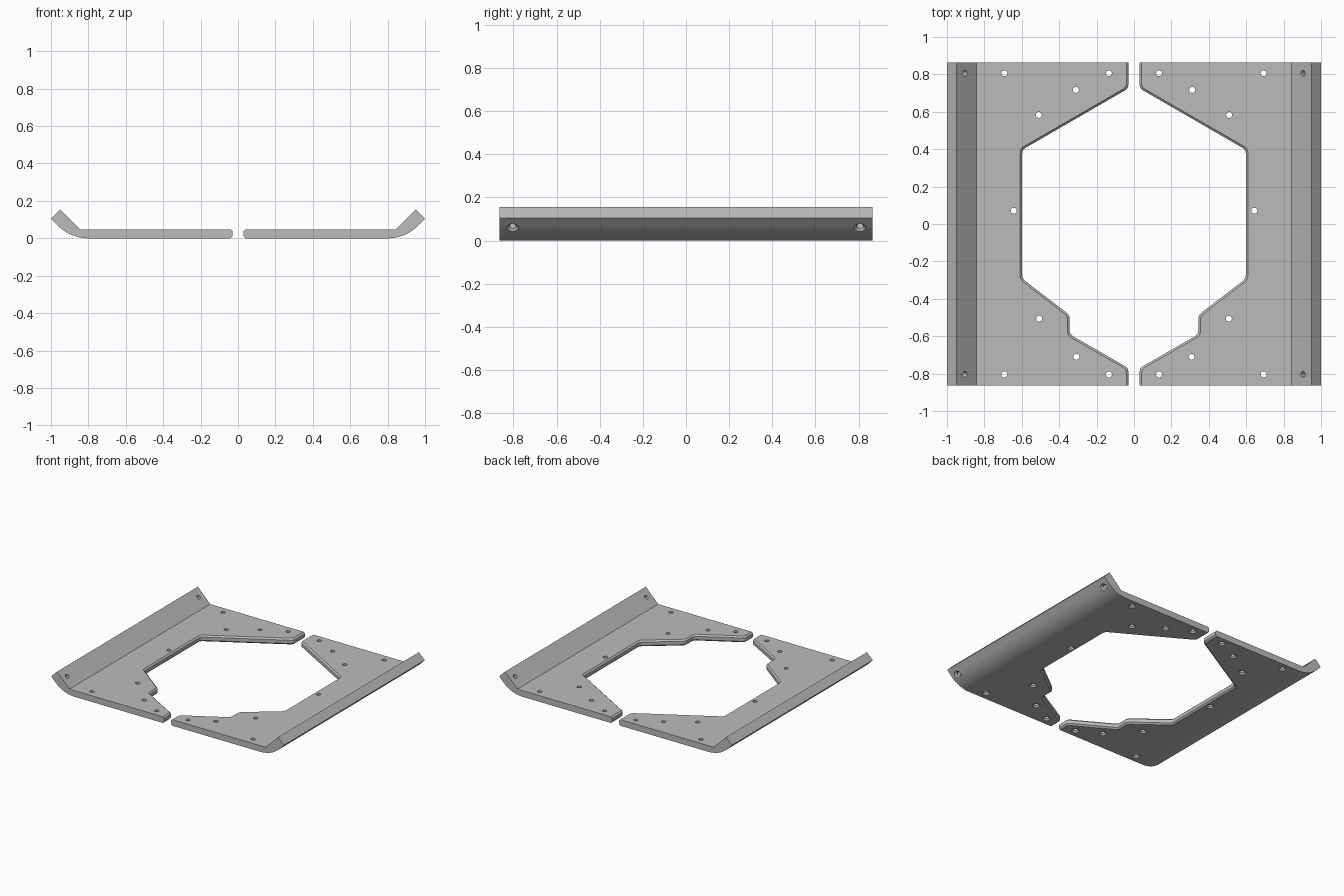
import bpy, bmesh, math
from mathutils import Matrix, Vector

if "Cube" in bpy.data.objects:
    bpy.data.objects.remove(bpy.data.objects["Cube"])

grey = bpy.data.materials.new("plain grey")
grey.diffuse_color = (0.5, 0.5, 0.5, 1)
grey.use_nodes = True
grey.node_tree.nodes["Principled BSDF"].inputs["Base Color"].default_value = grey.diffuse_color

T, HALF = 0.048, 0.864          # plate thickness, half length


def loft(bm, rings):
    """Skin a stack of closed rings and cap both ends."""
    loops = [[bm.verts.new(p) for p in ring] for ring in rings]
    n = len(loops[0])
    for a, b in zip(loops, loops[1:]):
        for i in range(n):
            j = (i + 1) % n
            bm.faces.new((a[i], a[j], b[j], b[i]))
    bm.faces.new(loops[0][::-1])
    bm.faces.new(loops[-1])


def make_object(name, bm):
    bmesh.ops.recalc_face_normals(bm, faces=bm.faces)
    mesh = bpy.data.meshes.new(name)
    bm.to_mesh(mesh)
    bm.free()
    mesh.materials.append(grey)
    ob = bpy.data.objects.new(name, mesh)
    bpy.context.collection.objects.link(ob)
    return ob


def outline(points, offset, t=0.022, steps=4):
    """Offset a counter-clockwise polygon outward and round its corners."""
    pts = [Vector(p) for p in points]
    n = len(pts)
    moved = []
    for i in range(n):
        d0 = (pts[i] - pts[i - 1]).normalized()
        d1 = (pts[(i + 1) % n] - pts[i]).normalized()
        n0, n1 = Vector((d0.y, -d0.x)), Vector((d1.y, -d1.x))
        moved.append(pts[i] + (n0 + n1) * offset / (1 + n0.dot(n1)))
    result = []
    for i, p in enumerate(moved):
        a = p + (moved[i - 1] - p).normalized() * t
        b = p + (moved[(i + 1) % n] - p).normalized() * t
        for k in range(steps + 1):
            u = k / steps
            result.append(a * (1 - u) ** 2 + p * 2 * u * (1 - u) + b * u * u)
    return result


def screw_hole(bm, matrix):
    """Countersunk hole cutter, wide end at local z = 0."""
    rings = []
    for r, z in ((0.038, -0.01), (0.016, 0.012), (0.016, 0.1)):
        rings.append([matrix @ Vector((r * math.cos(a), r * math.sin(a), z))
                      for a in (math.tau * k / 24 for k in range(24))])
    loft(bm, rings)


# Plate section: flat floor, curved underside, raised 45 degree lip
R, X0 = 0.23, 0.80
section = [(-0.05, 0)]
for k in range(13):
    a = math.radians(45) * k / 12
    section.append((X0 + R * math.sin(a), R - R * math.cos(a)))
section += [(1.0, 0.105), (0.95, 0.155), (0.843, T), (-0.05, T)]
bm = bmesh.new()
loft(bm, [[(x, y, z) for x, z in section] for y in (-HALF, HALF)])
right = make_object("right_plate", bm)

# Central opening cutter, flared top and bottom for the chamfered rim
opening = [(-0.2, 1), (-0.2, -1), (0.03, -1), (0.03, -0.77), (0.344, -0.59),
           (0.344, -0.487), (0.598, -0.292), (0.598, 0.397), (0.03, 0.725), (0.03, 1)]
bm = bmesh.new()
loft(bm, [[(p.x, p.y, z) for p in outline(opening, off)]
          for z, off in ((-0.02, 0.031), (0.011, 0), (T - 0.011, 0), (T + 0.02, 0.031))])
opening_cutter = make_object("opening_cutter", bm)

# Screw holes in the floor and through the lip
bm = bmesh.new()
for x, y in ((0.134, 0.806), (0.693, 0.806), (0.311, 0.717), (0.509, 0.583), (0.643, 0.071),
             (0.507, -0.506), (0.308, -0.71), (0.134, -0.804), (0.693, -0.804)):
    screw_hole(bm, Matrix.Translation((x, y, 0)))
for y in (0.806, -0.804):
    screw_hole(bm, Matrix.Translation((0.953, y, 0.058)) @ Matrix.Rotation(math.radians(-45), 4, 'Y'))
hole_cutter = make_object("hole_cutter", bm)

# Cut the plate and bake the result
for cutter in (opening_cutter, hole_cutter):
    mod = right.modifiers.new(cutter.name, 'BOOLEAN')
    mod.operation, mod.solver, mod.object = 'DIFFERENCE', 'EXACT', cutter
    cutter.hide_render = True
bpy.context.view_layer.update()
baked = bpy.data.meshes.new_from_object(right.evaluated_get(bpy.context.evaluated_depsgraph_get()))
right.modifiers.clear()
right.data = baked
for cutter in (opening_cutter, hole_cutter):
    bpy.data.objects.remove(cutter)

# Mirrored plate on the other side
mirrored = baked.copy()
mirrored.transform(Matrix.Scale(-1, 4, (1, 0, 0)))
mirrored.flip_normals()
left = bpy.data.objects.new("left_plate", mirrored)
bpy.context.collection.objects.link(left)

# Smooth the curves, keep the creases
for ob in (right, left):
    bpy.ops.object.select_all(action='DESELECT')
    ob.select_set(True)
    bpy.context.view_layer.objects.active = ob
    bpy.ops.object.shade_smooth_by_angle(angle=math.radians(25))
